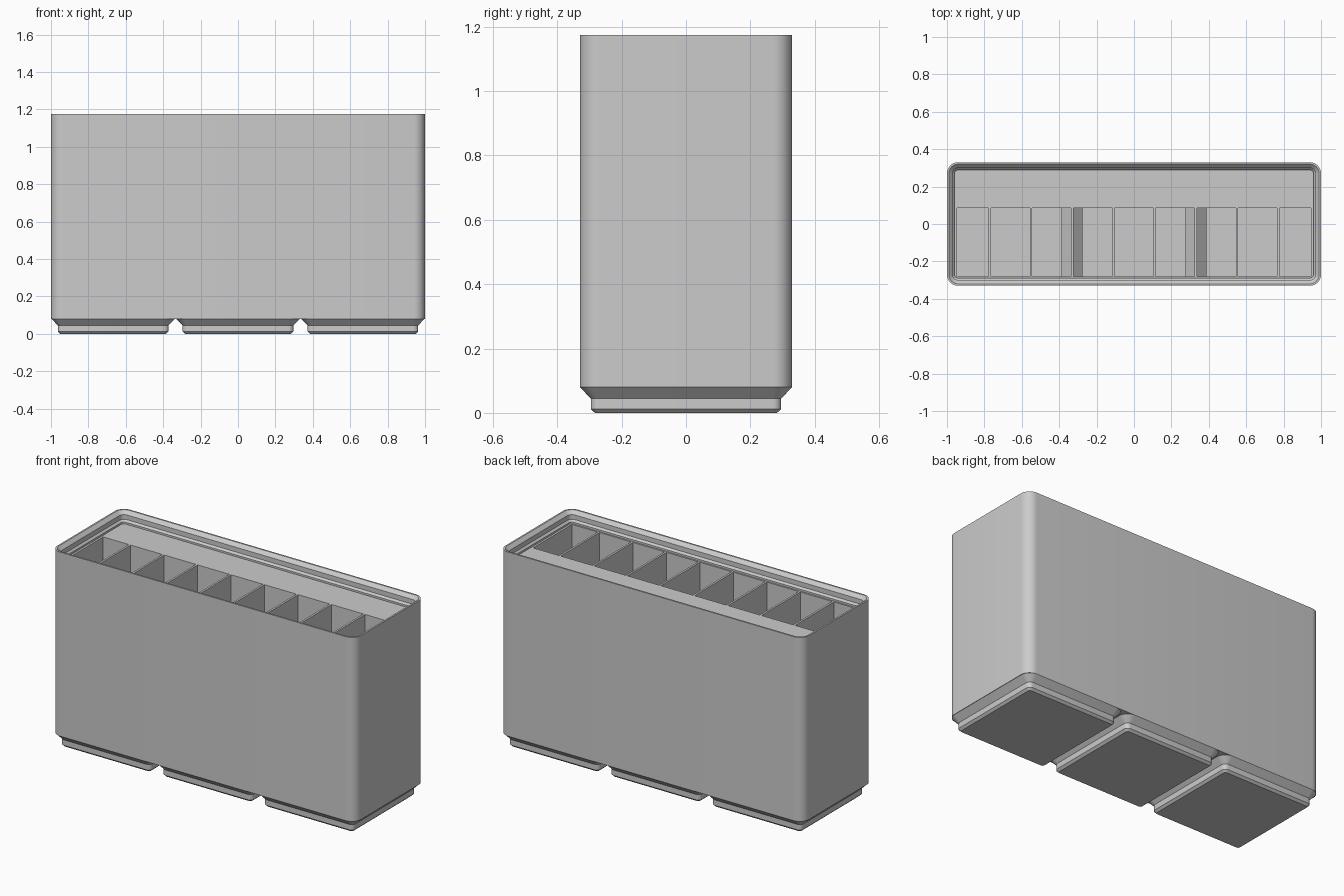
import bpy, bmesh
from math import cos, sin, pi

if "Cube" in bpy.data.objects:
    bpy.data.objects.remove(bpy.data.objects["Cube"], do_unlink=True)

HALF_X, HALF_Y = 1.0, 0.33      # outer half sizes
CORNER = 0.06                   # outer corner radius
BASE_Z, FILL_Z, TOP_Z = 0.08, 1.105, 1.175
PITCH, DIVIDER = 0.2205, 0.012  # slot spacing, divider thickness
FOOT_PITCH = 0.6675

grey = bpy.data.materials.new("plain grey")
grey.use_nodes = True
grey.diffuse_color = (0.6, 0.6, 0.6, 1)
grey.node_tree.nodes["Principled BSDF"].inputs["Base Color"].default_value = (0.6, 0.6, 0.6, 1)


def make_object(name, bm):
    bmesh.ops.recalc_face_normals(bm, faces=bm.faces)
    mesh = bpy.data.meshes.new(name)
    bm.to_mesh(mesh)
    bm.free()
    mesh.materials.append(grey)
    obj = bpy.data.objects.new(name, mesh)
    bpy.context.collection.objects.link(obj)
    return obj


def ring(bm, hx, hy, inset, z, cx=0, steps=8):
    """Rounded rectangle, drawn in from the outline by inset."""
    r = CORNER - inset
    verts = []
    for k, (sx, sy) in enumerate([(1, 1), (-1, 1), (-1, -1), (1, -1)]):
        for i in range(steps + 1):
            a = (k + i / steps) * pi / 2
            verts.append(bm.verts.new((cx + sx * (hx - CORNER) + r * cos(a),
                                       sy * (hy - CORNER) + r * sin(a), z)))
    return verts


def loft(name, hx, hy, profile, cx=0):
    """Closed solid through rounded rectangles given as (inset, z)."""
    bm = bmesh.new()
    rings = [ring(bm, hx, hy, inset, z, cx) for inset, z in profile]
    for a, b in zip(rings, rings[1:]):
        for i in range(len(a)):
            j = (i + 1) % len(a)
            bm.faces.new((a[i], a[j], b[j], b[i]))
    bm.faces.new(rings[0])
    bm.faces.new(rings[-1])
    return make_object(name, bm)


# Body with stepped stacking lip around a recessed top
body = loft("bin_body", HALF_X, HALF_Y, [
    (0, BASE_Z), (0, TOP_Z), (0.01, TOP_Z), (0.03, 1.155),
    (0.03, 1.127), (0.041, 1.116), (0.041, FILL_Z)])

# Three stepped feet
foot_profile = [(0.047, 0), (0.034, 0.0125), (0.034, 0.045), (0, BASE_Z)]
feet = [loft(name, HALF_Y, HALF_Y, foot_profile, i * (FOOT_PITCH))
        for i, name in ((-1, "right_foot"), (0, "middle_foot"), (1, "left_foot"))]

# Nine slot cutters; those beside a gap between feet get a sloped floor edge
bm = bmesh.new()
FLOOR, SLOPE, RUN = 0.02, 0.052, 0.05


def slot_side(x, inward, sloped):
    """Lower profile points of one slot side, from top to floor."""
    if not sloped:
        return [(x, 1.4), (x, FLOOR)]
    foot_x = x + inward * RUN
    return [(x, 1.4), (x, SLOPE + RUN), (foot_x, SLOPE), (foot_x, FLOOR)]


for i in range(-4, 5):
    x0 = max((i - 0.5) * PITCH + DIVIDER / 2, -0.947)
    x1 = min((i + 0.5) * PITCH - DIVIDER / 2, 0.947)
    points = (slot_side(x0, 1, i in (-1, 2))
              + slot_side(x1, -1, i in (-2, 1))[::-1])
    front = bm.faces.new([bm.verts.new((x, -0.28, z)) for x, z in points])
    new = bmesh.ops.extrude_face_region(bm, geom=[front], use_keep_orig=True)["geom"]
    bmesh.ops.translate(bm, vec=(0, 0.365, 0),
                        verts=[v for v in new if isinstance(v, bmesh.types.BMVert)])
cutter = make_object("slot_cutter", bm)
cutter.hide_render = True

# Cut the slots, then smooth the rounded corners
for obj in [body] + feet:
    bpy.ops.object.select_all(action="DESELECT")
    obj.select_set(True)
    bpy.context.view_layer.objects.active = obj
    mod = obj.modifiers.new("slots", "BOOLEAN")
    mod.operation = "DIFFERENCE"
    mod.solver = "EXACT"
    mod.object = cutter
    bpy.ops.object.modifier_apply(modifier=mod.name)
    bpy.ops.object.shade_smooth_by_angle(angle=pi / 6)

bpy.data.objects.remove(cutter, do_unlink=True)
